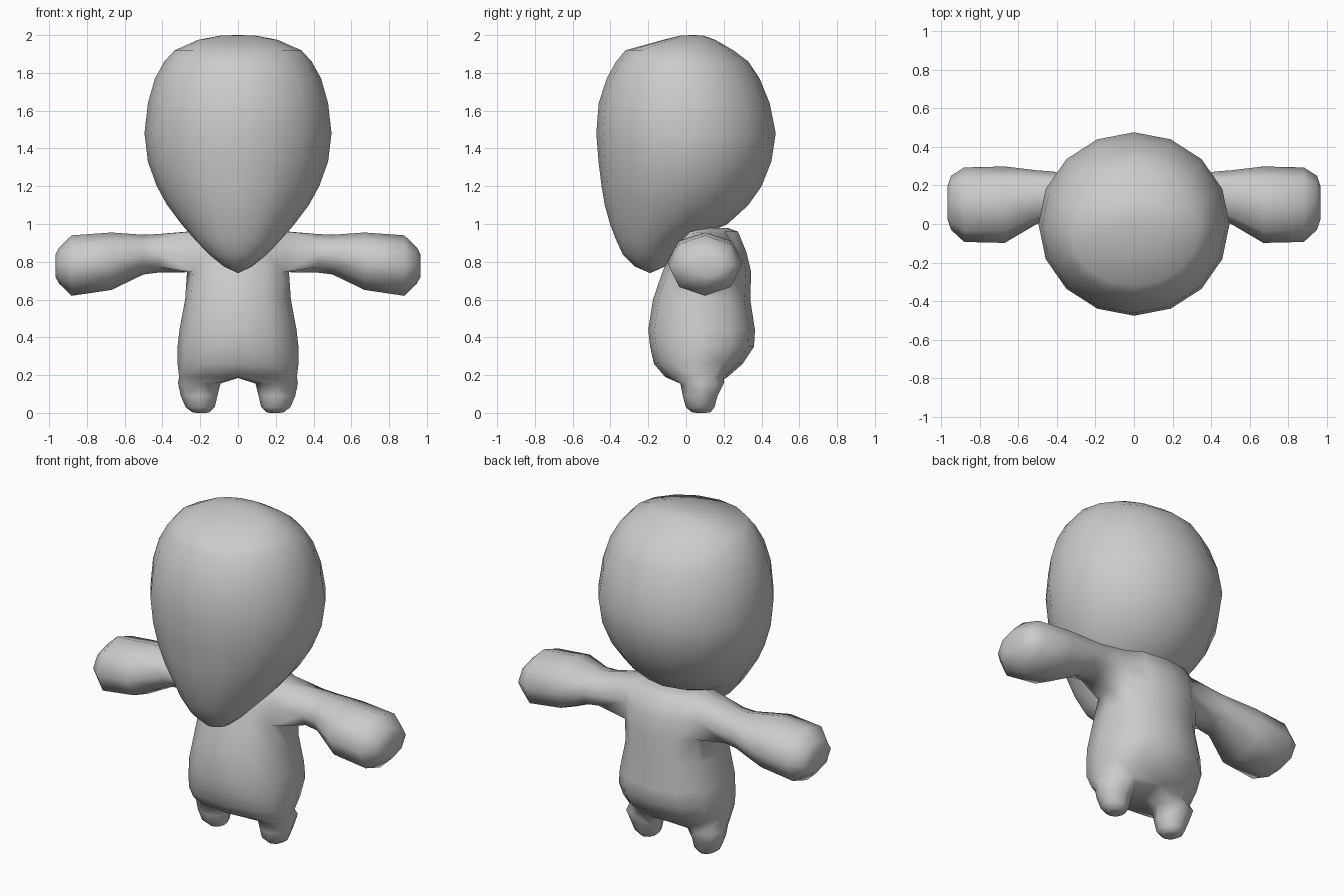
import bpy, bmesh
from math import sin, cos, radians, copysign

if "Cube" in bpy.data.objects:
    bpy.data.objects.remove(bpy.data.objects["Cube"])


def bridge(bm, a, b, closed=True):
    """Quads between two vertex rows of equal length."""
    n = len(a)
    for i in range(n if closed else n - 1):
        j = (i + 1) % n
        bm.faces.new((a[i], a[j], b[j], b[i]))


def section(front, back, half_w, z, angles, power=1.0):
    """Horizontal rounded section spanning front..back in y."""
    cy, ry = (front + back) / 2, (back - front) / 2
    pts = []
    for d in angles:
        c, s = cos(radians(d)), sin(radians(d))
        if abs(c) < 1e-6:
            c = 0.0
        pts.append((half_w * copysign(abs(c) ** power, c),
                    cy + ry * copysign(abs(s) ** power, s), z))
    return pts


def limb(bm, loop, rings):
    """Grow a closed tube out of a vertex loop and round off its end."""
    for ring in rings:
        new = [bm.verts.new(p) for p in ring]
        bridge(bm, loop, new)
        loop = new
    cap = bm.faces.new(loop)
    bmesh.ops.poke(bm, faces=[cap])


def finish(bm, name):
    bmesh.ops.recalc_face_normals(bm, faces=bm.faces[:])
    me = bpy.data.meshes.new(name)
    bm.to_mesh(me)
    bm.free()
    for p in me.polygons:
        p.use_smooth = True
    ob = bpy.data.objects.new(name, me)
    bpy.context.collection.objects.link(ob)
    return ob


# Head: 16-sided teardrop with a forward chin (z, front, back, half width)
head_profile = [
    (1.998, -0.03, 0.09, 0.09), (1.975, -0.12, 0.155, 0.21),
    (1.92, -0.32, 0.25, 0.335), (1.86, -0.37, 0.33, 0.39),
    (1.77, -0.42, 0.39, 0.44), (1.64, -0.462, 0.443, 0.477),
    (1.48, -0.475, 0.475, 0.495), (1.33, -0.463, 0.452, 0.477),
    (1.20, -0.447, 0.40, 0.43), (1.10, -0.43, 0.33, 0.375),
    (1.00, -0.402, 0.22, 0.30), (0.92, -0.372, 0.04, 0.23),
    (0.84, -0.335, -0.06, 0.155), (0.775, -0.27, -0.11, 0.075),
]
bm = bmesh.new()
angles16 = [i * 22.5 for i in range(16)]
rings = [[bm.verts.new(p) for p in section(f, b, w, z, angles16)]
         for z, f, b, w in head_profile]
for a, b in zip(rings, rings[1:]):
    bridge(bm, a, b)
top, chin = bm.verts.new((0, 0.04, 2.0)), bm.verts.new((0, -0.19, 0.74))
for ring, tip in ((rings[0], top), (rings[-1], chin)):
    for i in range(16):
        bm.faces.new((ring[i], ring[(i + 1) % 16], tip))
finish(bm, "head")

# Torso: right half, arm and leg grow from its openings (z, front, back, half width)
torso_profile = [
    (0.98, 0.03, 0.22, 0.14), (0.96, -0.03, 0.275, 0.265),
    (0.85, -0.08, 0.32, 0.27), (0.745, -0.125, 0.345, 0.27),
    (0.60, -0.175, 0.34, 0.28), (0.44, -0.20, 0.365, 0.31),
    (0.35, -0.19, 0.36, 0.32), (0.26, -0.17, 0.30, 0.32),
    (0.19, -0.11, 0.22, 0.312),
]
bm = bmesh.new()
half = [-90, -60, -30, 0, 30, 60, 90]
rows = [[bm.verts.new(p) for p in section(f, b, w, z, half, 0.85)]
        for z, f, b, w in torso_profile]
for r, (a, b) in enumerate(zip(rows, rows[1:])):
    for i in range(6):
        if r in (1, 2) and i in (2, 3):
            continue  # shoulder opening
        bm.faces.new((a[i], a[i + 1], b[i + 1], b[i]))
bm.faces.new(rows[0])

# Arm: 8-sided mitten shape (x, centre y, radius y, centre z, radius z)
arm_rings = [
    (0.42, 0.14, 0.132, 0.845, 0.102), (0.50, 0.14, 0.138, 0.838, 0.105),
    (0.67, 0.10, 0.198, 0.803, 0.152), (0.88, 0.10, 0.193, 0.780, 0.160),
    (0.948, 0.11, 0.140, 0.780, 0.095), (0.966, 0.11, 0.085, 0.780, 0.060),
]
up, mid, low = rows[1], rows[2], rows[3]
shoulder = [up[2], up[3], up[4], mid[4], low[4], low[3], low[2], mid[2]]
arm_angles = [radians(135 - 45 * i) for i in range(8)]
limb(bm, shoulder, [[(x, cy + ry * cos(a), cz + rz * sin(a)) for a in arm_angles]
                    for x, cy, ry, cz, rz in arm_rings])

# Leg: short tapered stump (z, centre x, radius x, centre y, radius y)
leg_rings = [
    (0.155, 0.205, 0.112, 0.085, 0.115), (0.09, 0.206, 0.097, 0.075, 0.092),
    (0.03, 0.200, 0.077, 0.075, 0.076), (0.004, 0.196, 0.047, 0.08, 0.050),
    (0.0, 0.196, 0.025, 0.08, 0.025),
]
crotch = bm.verts.new((0, 0.06, 0.185))
leg_angles = [radians(-135 + 45 * i) for i in range(8)]
limb(bm, rows[-1] + [crotch],
     [[(cx + rx * cos(a), cy + ry * sin(a), z) for a in leg_angles]
      for z, cx, rx, cy, ry in leg_rings])
body = finish(bm, "body")
mirror = body.modifiers.new("Mirror", 'MIRROR')
mirror.use_clip = True
mirror.merge_threshold = 0.001
